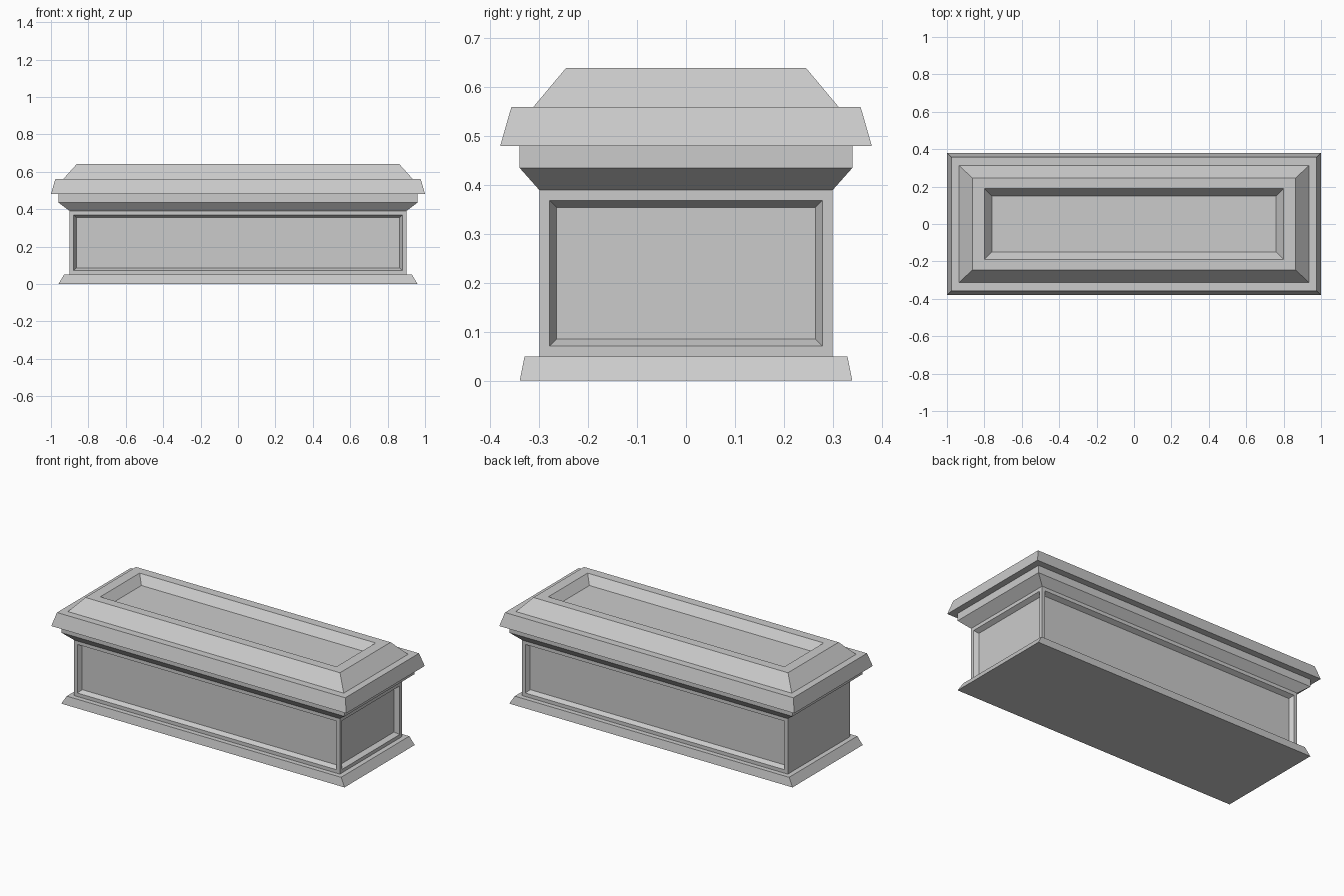
import bpy, bmesh

if "Cube" in bpy.data.objects:
    bpy.data.objects.remove(bpy.data.objects["Cube"])


def ring_stack(name, rings, cap_bottom=False, cap_top=False):
    """Loft rectangles given as (half_x, half_y, z); returns object and bmesh."""
    bm = bmesh.new()
    loops = [[bm.verts.new((sx * x, sy * y, z))
              for sx, sy in ((-1, -1), (1, -1), (1, 1), (-1, 1))]
             for x, y, z in rings]
    for low, high in zip(loops, loops[1:]):
        for i in range(4):
            j = (i + 1) % 4
            bm.faces.new((low[i], low[j], high[j], high[i]))
    if cap_bottom:
        bm.faces.new(loops[0][::-1])
    if cap_top:
        bm.faces.new(loops[-1])
    bm.normal_update()
    mesh = bpy.data.meshes.new(name)
    obj = bpy.data.objects.new(name, mesh)
    bpy.context.collection.objects.link(obj)
    return obj, bm


def finish(obj, bm):
    bm.to_mesh(obj.data)
    bm.free()


# Sloped plinth, its top ledge running in to the body
finish(*ring_stack("plinth", [(0.96, 0.34, 0), (0.93, 0.33, 0.05), (0.9, 0.3, 0.05)],
                   cap_bottom=True))

# Body with recessed panels on front, back and right; the left end is plain
body, bm = ring_stack("body", [(0.9, 0.3, 0.05), (0.9, 0.3, 0.39)])
panels = [f for f in bm.faces if f.normal.x > -0.5]
bmesh.ops.inset_individual(bm, faces=panels, thickness=0.03)
bmesh.ops.inset_individual(bm, faces=panels, thickness=0.02, depth=-0.027)
finish(body, bm)

# Flared cornice under the lid
finish(*ring_stack("cornice", [(0.9, 0.3, 0.39), (0.96, 0.34, 0.435), (0.96, 0.34, 0.48)]))

# Stepped lid with a sunken top panel
finish(*ring_stack("lid", [(0.96, 0.34, 0.48), (1.0, 0.38, 0.48), (0.977, 0.357, 0.56),
                           (0.935, 0.312, 0.56), (0.863, 0.245, 0.64),
                           (0.8, 0.19, 0.64), (0.76, 0.15, 0.59)], cap_top=True))
